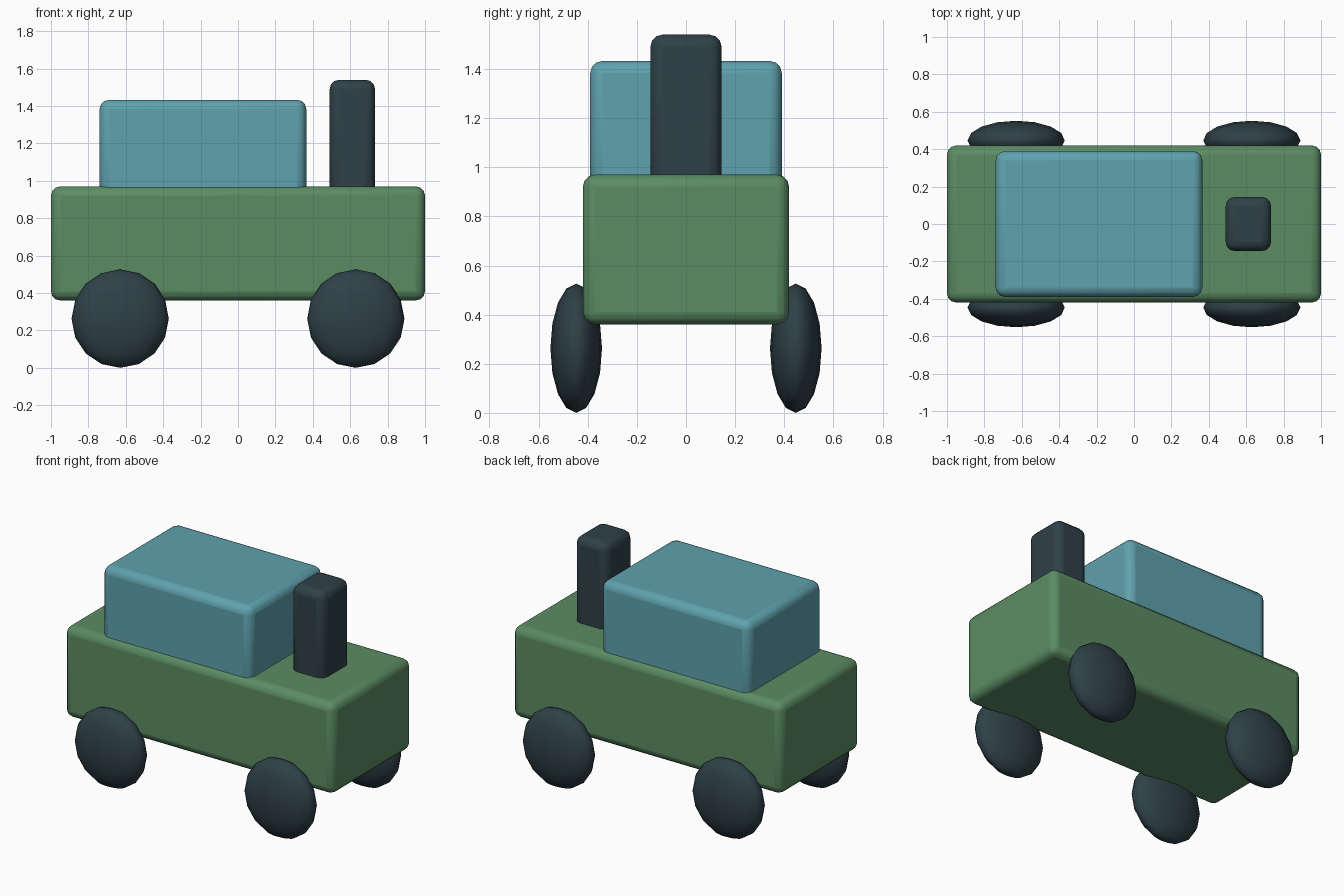
import bpy, math

if "Cube" in bpy.data.objects:
    bpy.data.objects.remove(bpy.data.objects["Cube"])


def material(name, colour):
    m = bpy.data.materials.new(name)
    m.diffuse_color = (*colour, 1)
    m.use_nodes = True
    m.node_tree.nodes["Principled BSDF"].inputs["Base Color"].default_value = m.diffuse_color
    return m


green = material("leaf green", (0.105, 0.262, 0.125))
teal = material("soft teal", (0.115, 0.36, 0.42))
slate = material("dark slate", (0.028, 0.052, 0.065))


def finish(ob, name, mat):
    ob.name = name
    ob.data.materials.append(mat)
    return ob


def rounded_box(name, lo, hi, radius, mat):
    centre = [(a + b) / 2 for a, b in zip(lo, hi)]
    bpy.ops.mesh.primitive_cube_add(size=1, location=centre)
    ob = bpy.context.object
    ob.scale = [b - a for a, b in zip(lo, hi)]
    bpy.ops.object.transform_apply(location=False, rotation=False, scale=True)
    bevel = ob.modifiers.new("rounding", 'BEVEL')
    bevel.width = radius
    bevel.segments = 3
    bpy.ops.object.shade_smooth_by_angle(angle=math.radians(40))
    return finish(ob, name, mat)


# Body, cabin and chimney; the upper parts sink into the body
rounded_box("body", (-1, -0.42, 0.36), (1, 0.42, 0.97), 0.05, green)
rounded_box("cabin", (-0.74, -0.39, 0.87), (0.365, 0.39, 1.433), 0.05, teal)
rounded_box("chimney", (0.49, -0.145, 0.87), (0.733, 0.145, 1.54), 0.05, slate)

# Four flattened wheels
for x, end in ((-0.63, "rear"), (0.63, "front")):
    for y, side in ((-0.447, "right"), (0.447, "left")):
        bpy.ops.mesh.primitive_uv_sphere_add(segments=16, ring_count=8, radius=1,
                                             location=(x, y, 0.263))
        wheel = bpy.context.object
        wheel.scale = (0.26, 0.105, 0.263)
        bpy.ops.object.transform_apply(location=False, rotation=False, scale=True)
        bpy.ops.object.shade_smooth()
        finish(wheel, f"{end}_{side}_wheel", slate)
